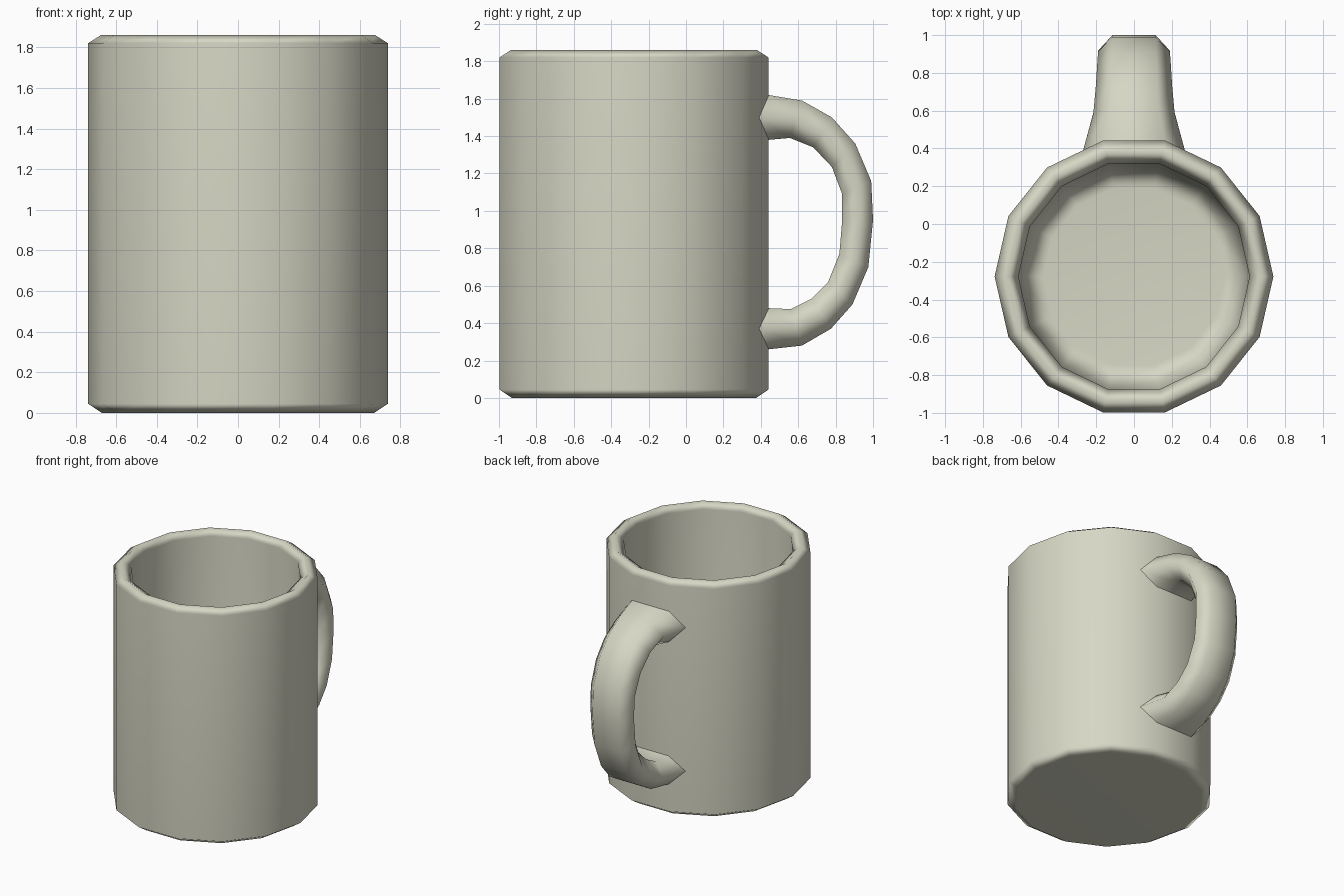
import bpy, bmesh
from math import cos, sin, pi

if "Cube" in bpy.data.objects:
    bpy.data.objects.remove(bpy.data.objects["Cube"])

SIDES = 14
CY = -0.278  # mug body axis

clay = bpy.data.materials.new("clay")
clay.diffuse_color = (0.68, 0.68, 0.56, 1)
clay.use_nodes = True
clay.node_tree.nodes["Principled BSDF"].inputs["Base Color"].default_value = clay.diffuse_color


def finish(name, bm):
    bmesh.ops.recalc_face_normals(bm, faces=bm.faces)
    for f in bm.faces:
        f.smooth = True
    me = bpy.data.meshes.new(name)
    bm.to_mesh(me)
    bm.free()
    me.materials.append(clay)
    ob = bpy.data.objects.new(name, me)
    bpy.context.collection.objects.link(ob)
    return ob


def skin(bm, loops):
    """Bridge successive closed rings of points with quads."""
    rings = [[bm.verts.new(p) for p in loop] for loop in loops]
    n = len(rings[0])
    for a, b in zip(rings, rings[1:]):
        for i in range(n):
            j = (i + 1) % n
            bm.faces.new((a[i], a[j], b[j], b[i]))
    return rings


# Cup: lathed wall with chamfered foot, rounded rim and inner floor
profile = [(0.67, 0), (0.738, 0.045), (0.738, 1.82), (0.675, 1.86),
           (0.612, 1.82), (0.612, 0.19), (0.48, 0.09)]
bm = bmesh.new()
rings = skin(bm, [[(r * cos(2 * pi * i / SIDES), CY + r * sin(2 * pi * i / SIDES), z)
                   for i in range(SIDES)] for r, z in profile])
bm.faces.new(rings[0])
bm.faces.new(rings[-1])
cup = finish("cup", bm)
cup.modifiers.new("even_shading", 'WEIGHTED_NORMAL')

# Handle: hexagonal section swept between outer and inner curves, flared at ends
outer = [(0.44, 1.62), (0.62, 1.59), (0.78, 1.50), (0.905, 1.36), (0.99, 1.16),
         (1.0, 0.95), (0.975, 0.70), (0.89, 0.50), (0.775, 0.37), (0.62, 0.28), (0.44, 0.26)]
inner = [(0.44, 1.38), (0.555, 1.39), (0.68, 1.34), (0.78, 1.235), (0.835, 1.09),
         (0.835, 0.95), (0.82, 0.77), (0.76, 0.62), (0.67, 0.53), (0.56, 0.475), (0.44, 0.48)]
half = [0.27, 0.215, 0.202, 0.195, 0.19, 0.19, 0.19, 0.195, 0.202, 0.215, 0.27]
loops = []
for k, ((oy, oz), (iy, iz), w) in enumerate(zip(outer, inner, half)):
    my, mz = (oy + iy) / 2, (oz + iz) / 2
    if k in (0, len(half) - 1):
        my = 0.388  # ends follow the cup's faceted side
    f = w * 0.6
    loops.append([(-f, oy, oz), (f, oy, oz), (w, my, mz),
                  (f, iy, iz), (-f, iy, iz), (-w, my, mz)])
bm = bmesh.new()
skin(bm, loops)
finish("handle", bm)
